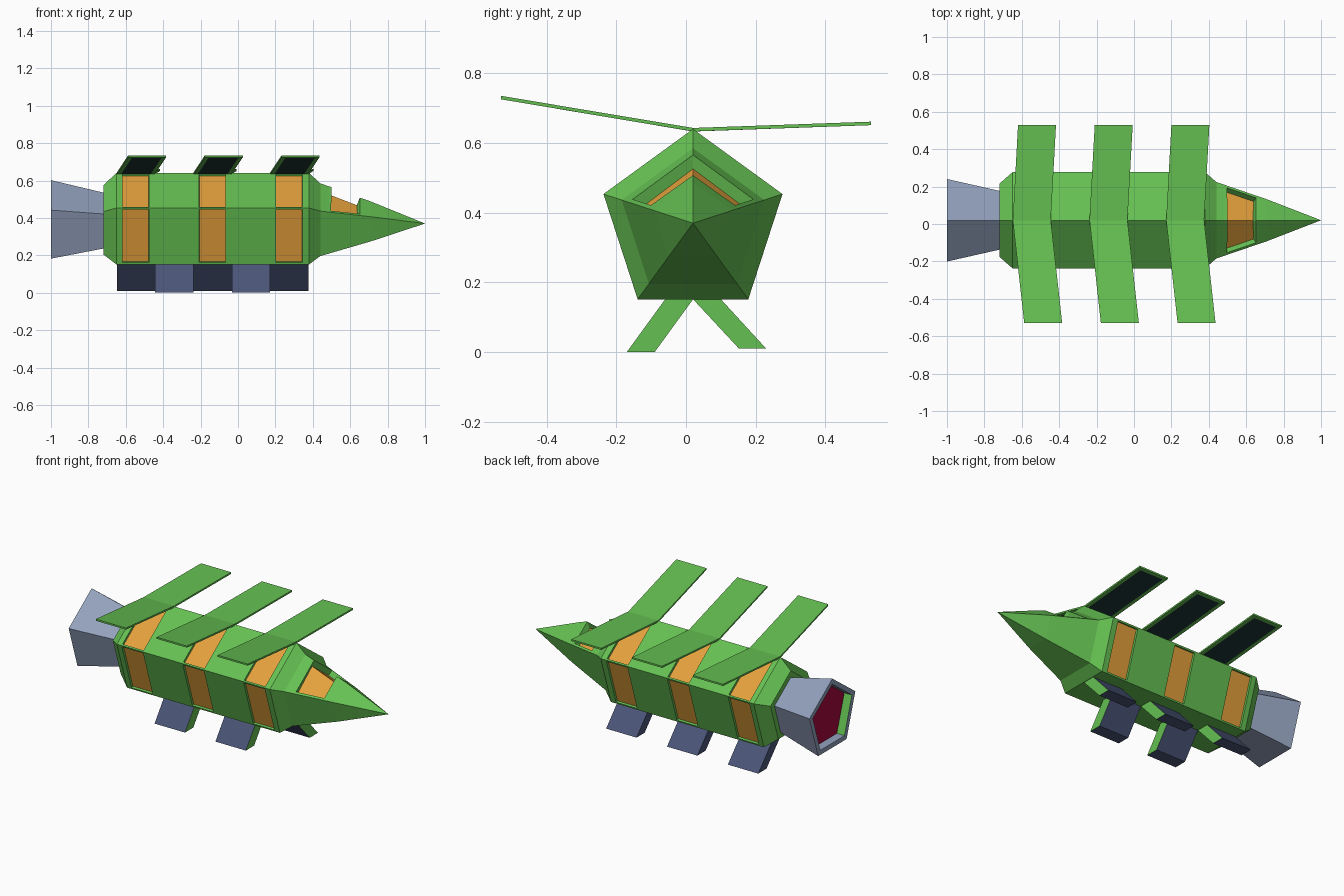
import bpy, bmesh, math
from mathutils import Vector

if "Cube" in bpy.data.objects:
    bpy.data.objects.remove(bpy.data.objects["Cube"])

CY, CZ = 0.02, 0.37      # hull axis
SPACING = 0.41           # pitch of windows, blades and legs


def material(name, rgb):
    m = bpy.data.materials.new(name)
    lin = [((c / 255 + 0.055) / 1.055) ** 2.4 if c > 10 else c / 255 / 12.92 for c in rgb]
    m.diffuse_color = (*lin, 1)
    m.use_nodes = True
    m.node_tree.nodes["Principled BSDF"].inputs["Base Color"].default_value = m.diffuse_color
    return m


GREEN = material("leaf green", (101, 192, 82))
ORANGE = material("window orange", (228, 160, 60))
SLATE = material("engine slate", (146, 161, 188))
NAVY = material("leg navy", (74, 86, 120))
RED = material("exhaust crimson", (165, 8, 58))
DARK = material("underside dark teal", (30, 56, 54))


def finish(bm, name, mats):
    me = bpy.data.meshes.new(name)
    bm.to_mesh(me)
    bm.free()
    for m in mats:
        me.materials.append(m)
    ob = bpy.data.objects.new(name, me)
    bpy.context.collection.objects.link(ob)
    return ob


def pentagon_loft(stations):
    """Loft five-sided rings along x; returns bmesh and faces keyed (segment, side)."""
    bm = bmesh.new()
    rings = []
    for x, r in stations:
        if r == 0:
            rings.append([bm.verts.new((x, CY, CZ))] * 5)
            continue
        rings.append([bm.verts.new((x, CY + r * math.sin(k * math.tau / 5),
                                    CZ + r * math.cos(k * math.tau / 5))) for k in range(5)])
    faces = {}
    for i, (a, b) in enumerate(zip(rings, rings[1:])):
        for k in range(5):
            j = (k + 1) % 5
            vs = [a[k], a[j], b[j], b[k]]
            faces[i, k] = bm.faces.new(list(dict.fromkeys(vs)))
    for end in (rings[0], rings[-1]):
        if len(set(end)) == 5:
            faces["start" if end is rings[0] else "end"] = bm.faces.new(end)
    bmesh.ops.recalc_face_normals(bm, faces=bm.faces[:])
    return bm, faces


def recess(bm, faces, rim, depth, mat):
    """Flat rim, then steep walls down to a coloured floor. Returns the walls."""
    bmesh.ops.inset_region(bm, faces=faces, thickness=rim, use_even_offset=True)
    walls = bmesh.ops.inset_region(bm, faces=faces, thickness=0.0015, depth=-depth,
                                   use_even_offset=True)["faces"]
    for f in faces:
        f.material_index = mat
    return walls


# Hull with three rows of side windows and a notched cockpit canopy
R = 0.27
stations = [(-0.72, 0.205), (-0.65, R)]
window_segments = []
for i in range(3):
    c = -0.547 + i * SPACING
    window_segments.append(len(stations))
    stations += [(c - 0.081, R), (c + 0.081, R)]
stations += [(0.38, R), (0.44, 0.215)]
canopy = len(stations)
for x in (0.485, 0.665, 0.71):
    stations.append((x, 0.215 + (x - 0.44) / 0.27 * (0.118 - 0.215)))
stations.append((1.0, 0))
bm, faces = pentagon_loft(stations)
for s in window_segments:
    for side in (0, 1, 3, 4):
        recess(bm, [faces[s, side]], 0.010, 0.012, 1)
recess(bm, [faces[canopy, 0], faces[canopy, 4]], 0.014, 0.035, 1)
finish(bm, "hull", [GREEN, ORANGE])

# Engine bell with recessed exhaust
bm, faces = pentagon_loft([(-1.0, 0.232), (-0.71, 0.163)])
walls = recess(bm, [faces["start"]], 0.028, 0.05, 1)
for f in walls:
    c = f.calc_center_median()
    if c.y < CY - 0.1 and c.z < CZ:
        f.material_index = 2
finish(bm, "engine_bell", [SLATE, RED, GREEN])

# Bent blades on the ridge, with dark panels underneath
for i in range(3):
    bm = bmesh.new()
    rows = []
    for x, y, z in ((-0.587, -0.53, 0.735), (-0.648, CY, 0.643), (-0.62, 0.53, 0.661)):
        x += i * SPACING
        rows.append([bm.verts.new((x + dx, y, z + dz)) for dx, dz in
                     ((0, 0), (0.203, 0), (0.203, -0.010), (0, -0.010))])
    under = []
    for a, b in zip(rows, rows[1:]):
        for k in range(4):
            j = (k + 1) % 4
            f = bm.faces.new((a[k], a[j], b[j], b[k]))
            if k == 2:
                under.append(f)
    bm.faces.new(rows[0])
    bm.faces.new(rows[-1])
    bmesh.ops.recalc_face_normals(bm, faces=bm.faces[:])
    bmesh.ops.inset_region(bm, faces=under, thickness=0.022, use_even_offset=True)
    for f in under:
        f.material_index = 1
    finish(bm, f"ridge_blade_{i + 1}", [GREEN, DARK])


# Slanted legs, staggered left and right, with green front ends
def leg(name, x0, profile):
    bm = bmesh.new()
    f = bm.faces.new([bm.verts.new((x0, y, z)) for y, z in profile])
    ext = bmesh.ops.extrude_face_region(bm, geom=[f])["geom"]
    bmesh.ops.translate(bm, verts=[v for v in ext if isinstance(v, bmesh.types.BMVert)],
                        vec=Vector((0.205, 0, 0)))
    bmesh.ops.recalc_face_normals(bm, faces=bm.faces[:])
    for f in bm.faces:
        f.material_index = 1 if f.normal.x > 0.9 else 0
    finish(bm, name, [NAVY, GREEN])


for i in range(3):
    leg(f"back_leg_{i + 1}", -0.648 + i * SPACING,
        [(0.018, 0.154), (0.098, 0.154), (0.23, 0.01), (0.152, 0.01)])
for i in range(2):
    leg(f"front_leg_{i + 1}", -0.443 + i * SPACING,
        [(-0.058, 0.154), (0.022, 0.154), (-0.09, 0.0), (-0.17, 0.0)])
